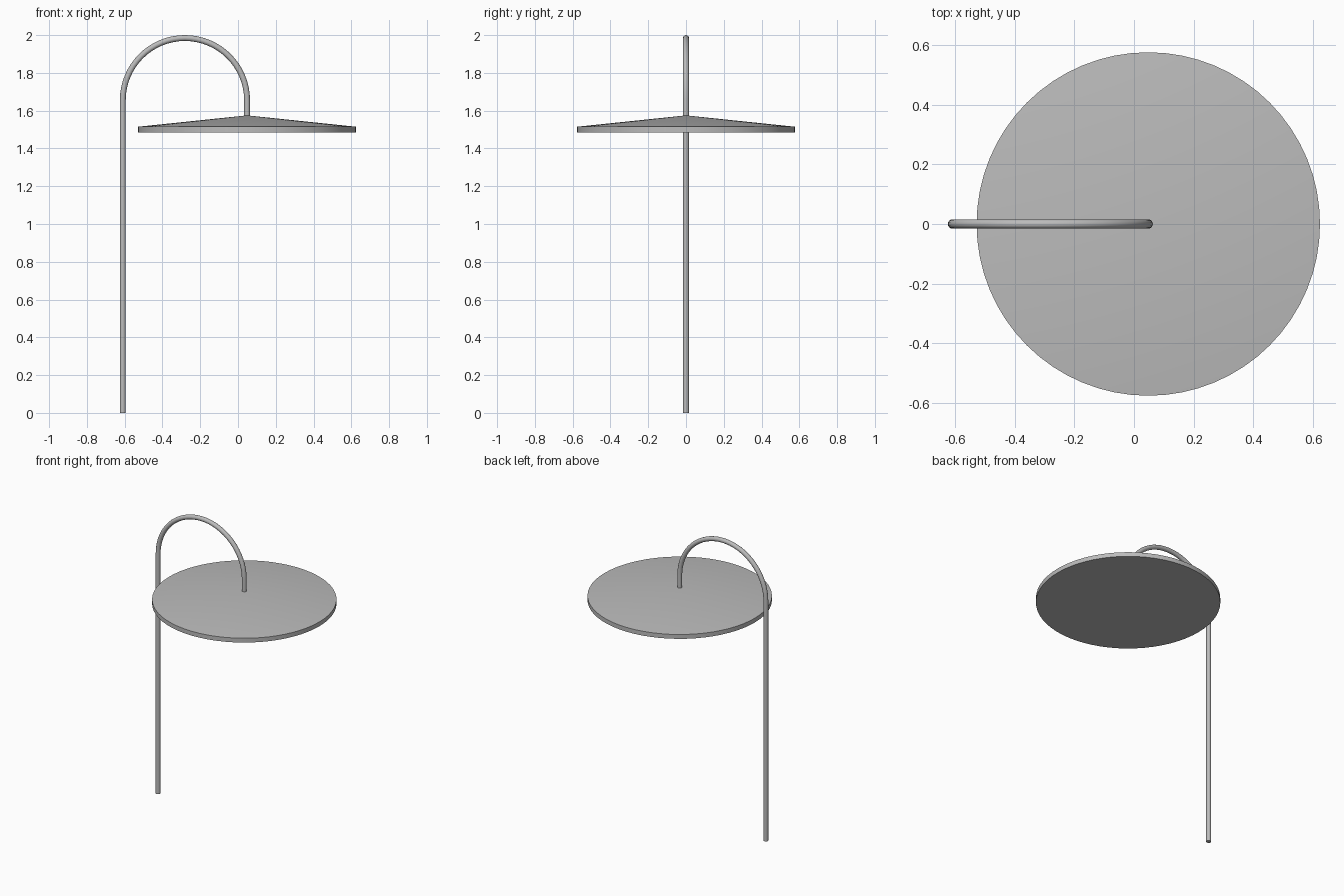
import bpy
import bmesh
from math import cos, sin, pi

cube = bpy.data.objects.get("Cube")
if cube:
    bpy.data.objects.remove(cube, do_unlink=True)

POLE_X, SHADE_X = -0.61, 0.048
TUBE_R, SHADE_R = 0.0155, 0.577
ARC_R = (SHADE_X - POLE_X) / 2
ARC_X = (SHADE_X + POLE_X) / 2
ARC_Z = 2.0 - TUBE_R - ARC_R

# Single grey metal
grey = bpy.data.materials.new("grey_metal")
grey.use_nodes = True
colour = (0.5, 0.5, 0.5, 1)
grey.diffuse_color = colour
grey.node_tree.nodes["Principled BSDF"].inputs["Base Color"].default_value = colour


def select_only(obj):
    bpy.ops.object.select_all(action='DESELECT')
    obj.select_set(True)
    bpy.context.view_layer.objects.active = obj


def smooth(obj):
    select_only(obj)
    bpy.ops.object.shade_smooth_by_angle(angle=pi / 6)


# Pole: straight post, half-circle bend and short drop to the shade
steps = 32
path = [(POLE_X, 0, 0)]
for i in range(steps + 1):
    a = pi * (1 - i / steps)
    path.append((ARC_X + ARC_R * cos(a), 0, ARC_Z + ARC_R * sin(a)))
path.append((SHADE_X, 0, 1.57))

curve = bpy.data.curves.new("curved_pole", 'CURVE')
curve.dimensions = '3D'
curve.bevel_depth = TUBE_R
curve.bevel_resolution = 6
curve.use_fill_caps = True
spline = curve.splines.new('POLY')
spline.points.add(len(path) - 1)
for point, co in zip(spline.points, path):
    point.co = (*co, 1)
curve.materials.append(grey)
pole = bpy.data.objects.new("curved_pole", curve)
bpy.context.collection.objects.link(pole)
select_only(pole)
bpy.ops.object.convert(target='MESH')
smooth(bpy.context.view_layer.objects.active)

# Shade: shallow cone with an upright rim and a flat underside
bm = bmesh.new()
sides = 64
ring = [(SHADE_R * cos(2 * pi * i / sides), SHADE_R * sin(2 * pi * i / sides))
        for i in range(sides)]
low = [bm.verts.new((x, y, 1.485)) for x, y in ring]
high = [bm.verts.new((x, y, 1.515)) for x, y in ring]
apex = bm.verts.new((0, 0, 1.575))
for i in range(sides):
    j = (i + 1) % sides
    bm.faces.new((low[i], low[j], high[j], high[i]))
    bm.faces.new((high[i], high[j], apex))
bm.faces.new(low[::-1])
mesh = bpy.data.meshes.new("lamp_shade")
bm.to_mesh(mesh)
bm.free()
mesh.materials.append(grey)
shade = bpy.data.objects.new("lamp_shade", mesh)
shade.location.x = SHADE_X
bpy.context.collection.objects.link(shade)
smooth(shade)
